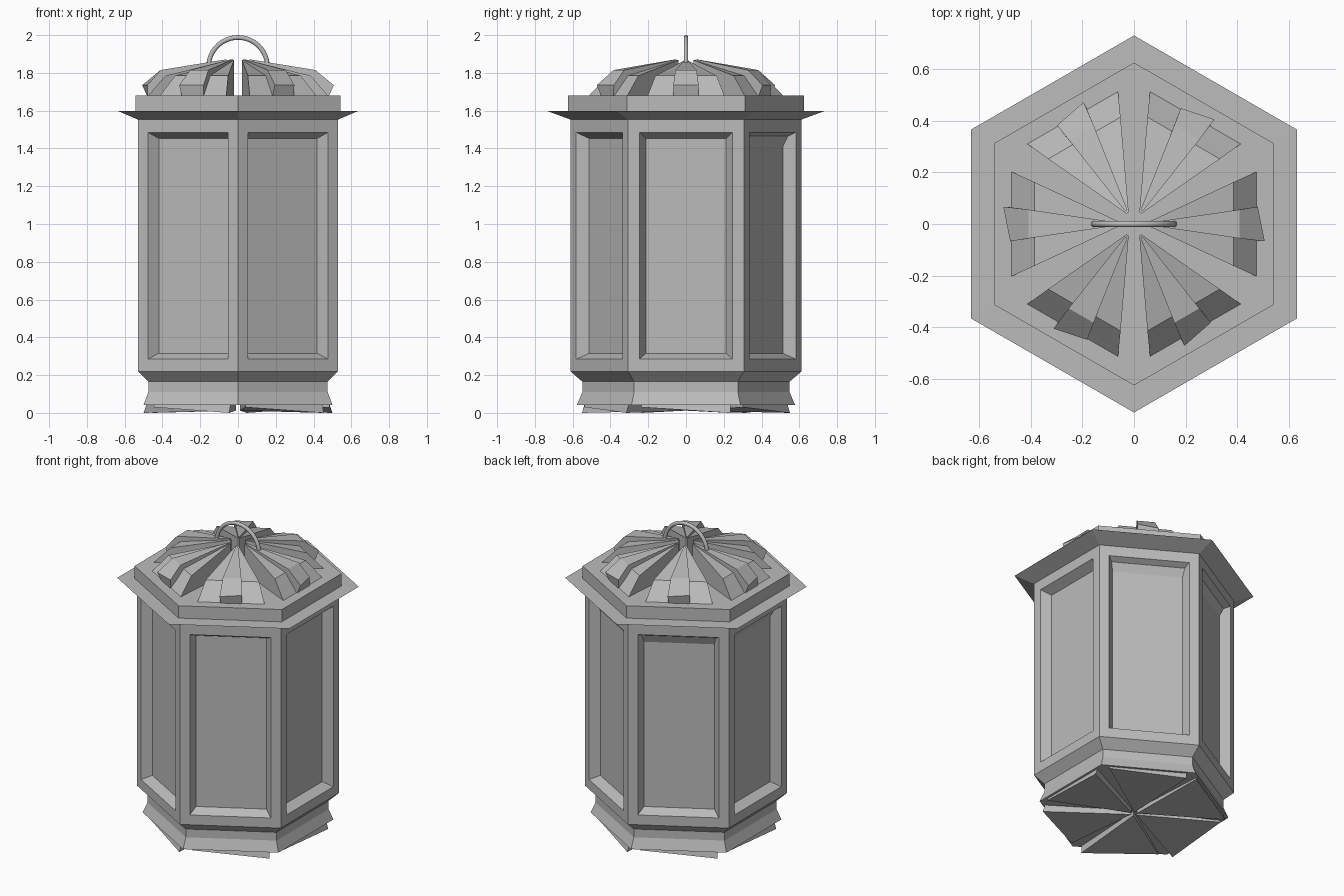
import bpy, bmesh, math
from mathutils import Matrix, Vector

if "Cube" in bpy.data.objects:
    bpy.data.objects.remove(bpy.data.objects["Cube"])

metal = bpy.data.materials.new("grey metal")
metal.diffuse_color = (0.5, 0.5, 0.5, 1)
metal.use_nodes = True
metal.node_tree.nodes["Principled BSDF"].inputs["Base Color"].default_value = metal.diffuse_color


def finish(name, bm):
    bmesh.ops.recalc_face_normals(bm, faces=bm.faces)
    me = bpy.data.meshes.new(name)
    bm.to_mesh(me)
    bm.free()
    me.materials.append(metal)
    ob = bpy.data.objects.new(name, me)
    bpy.context.collection.objects.link(ob)
    return ob


def hex_loft(bm, profile):
    """Six-sided stack through (apothem, z) pairs, flat sides towards +-x."""
    rings = []
    for a, z in profile:
        r = a / math.cos(math.pi / 6)
        rings.append([bm.verts.new((r * math.cos(math.radians(30 + 60 * i)),
                                    r * math.sin(math.radians(30 + 60 * i)), z)) for i in range(6)])
    for lo, hi in zip(rings, rings[1:]):
        for i in range(6):
            j = (i + 1) % 6
            bm.faces.new((lo[i], lo[j], hi[j], hi[i]))
    bm.faces.new(rings[0])
    bm.faces.new(rings[-1])


def ring_of_six(name, outlines):
    """Repeat solids around z; each outline is a list of paired side points."""
    bm = bmesh.new()
    for i in range(6):
        m = Matrix.Rotation(math.radians(60 * i), 3, 'Z')
        for pts in outlines:
            a = [bm.verts.new(m @ Vector(p)) for p, q in pts]
            b = [bm.verts.new(m @ Vector(q)) for p, q in pts]
            bm.faces.new(a)
            bm.faces.new(b[::-1])
            for k in range(len(pts)):
                n = (k + 1) % len(pts)
                bm.faces.new((a[k], b[k], b[n], a[n]))
    return finish(name, bm)


# Lantern body with six recessed panels
bm = bmesh.new()
hex_loft(bm, [(0.53, 0.22), (0.53, 1.555)])
for f in [f for f in bm.faces if abs(f.normal.z) < 0.5 or abs(f.calc_center_median().z - 0.89) < 0.1]:
    c = f.calc_center_median()
    n = Vector((c.x, c.y, 0)).normalized()
    t = Vector((-n.y, n.x, 0))
    outer = list(f.verts)
    rings = [outer]
    for half, z0, z1, depth in ((0.245, 0.285, 1.485, 0), (0.213, 0.315, 1.453, 0.06)):
        rings.append([bm.verts.new(n * (0.53 - depth)
                                   + t * math.copysign(half, (v.co - c).dot(t))
                                   + Vector((0, 0, z0 if v.co.z < c.z else z1))) for v in outer])
    bm.faces.remove(f)
    for p, q in zip(rings, rings[1:]):
        for i in range(4):
            j = (i + 1) % 4
            bm.faces.new((p[i], p[j], q[j], q[i]))
    bm.faces.new(rings[-1])
finish("lantern_body", bm)

# Base moulding
bm = bmesh.new()
hex_loft(bm, [(0.50, 0.042), (0.475, 0.11), (0.475, 0.165), (0.53, 0.22)])
finish("base_moulding", bm)

# Flared brim and the step above it
bm = bmesh.new()
hex_loft(bm, [(0.53, 1.553), (0.633, 1.597), (0.542, 1.598), (0.542, 1.68)])
finish("roof_brim", bm)


def pair(r, w, z, r2=None):
    return ((r, -w, z), (r if r2 is None else r2, w, z))


# Roof petals, each with a raised, slightly twisted centre strip
petal = [pair(0.05, 0.005, 1.675), pair(0.05, 0.005, 1.868),
         pair(0.385, 0.162, 1.785), pair(0.48, 0.205, 1.675)]
strip = [pair(0.06, 0.005, 1.675), pair(0.06, 0.005, 1.872),
         pair(0.41, 0.056, 1.815), pair(0.507, 0.067, 1.735, 0.48), pair(0.48, 0.065, 1.675)]
ring_of_six("roof_petals", [petal, strip])

# Tilted wedges under the base
wedge = [((0.02, 0, 0.012), (0.02, 0, 0.045)),
         ((0.485, -0.235, 0.03), (0.485, -0.235, 0.05)),
         ((0.50, 0.235, 0.0), (0.485, 0.235, 0.045))]
ring_of_six("base_wedges", [wedge])

# Carrying handle: arched round bar
bm = bmesh.new()
arcs = []
for i in range(25):
    u = math.pi * (-0.06 + 1.12 * i / 24)
    arcs.append([])
    for k in range(10):
        v = 2 * math.pi * k / 10
        r = 0.156 + 0.0125 * math.cos(v)
        arcs[-1].append(bm.verts.new((r * math.cos(u), 0.0125 * math.sin(v), 1.8315 + r * math.sin(u))))
for p, q in zip(arcs, arcs[1:]):
    for k in range(10):
        j = (k + 1) % 10
        bm.faces.new((p[k], p[j], q[j], q[k])).smooth = True
bm.faces.new(arcs[0])
bm.faces.new(arcs[-1])
finish("carry_handle", bm)
